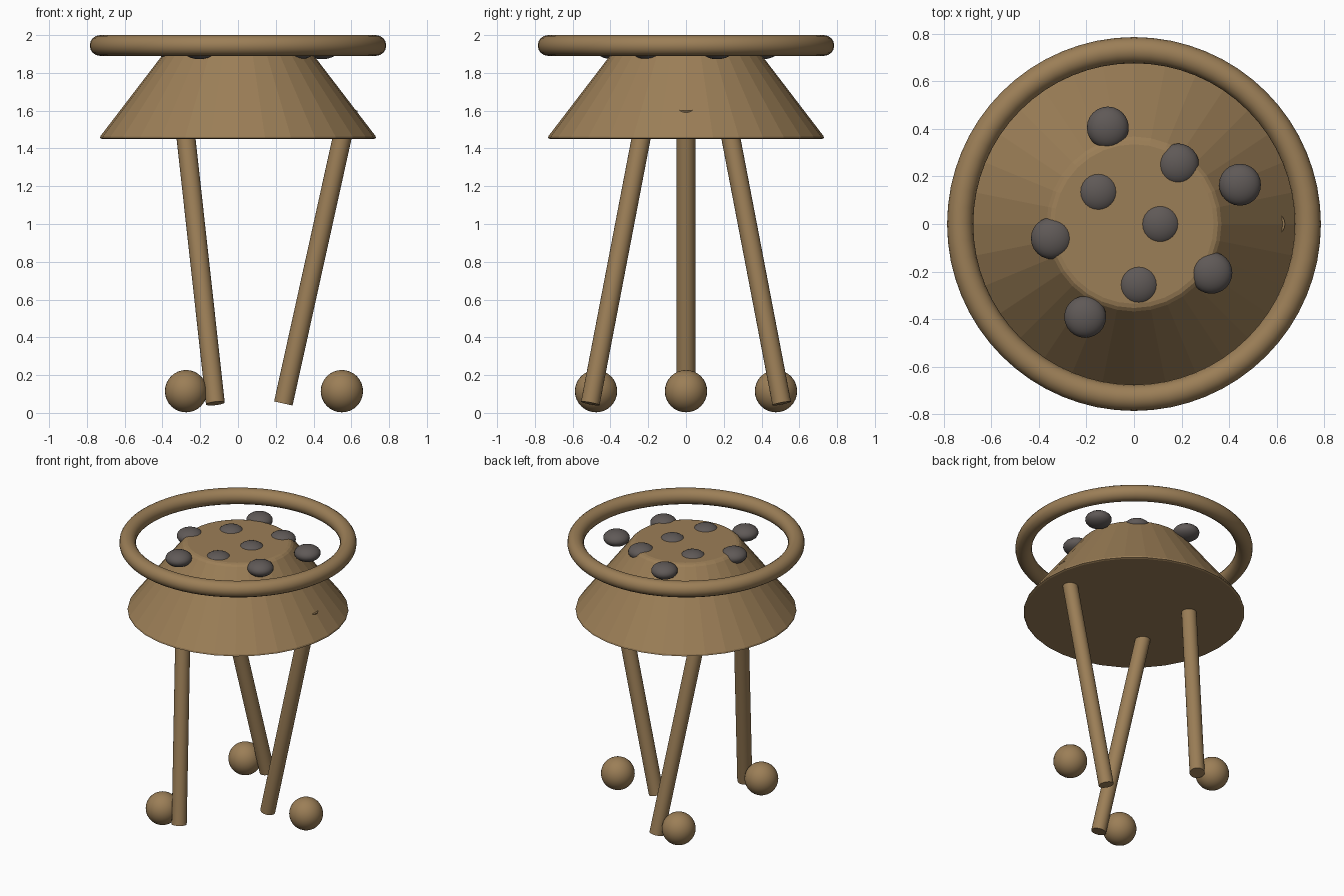
import bpy
from math import pi, radians, sin, cos
from mathutils import Vector

if "Cube" in bpy.data.objects:
    bpy.data.objects.remove(bpy.data.objects["Cube"])


def make_mat(name, col):
    m = bpy.data.materials.new(name)
    m.diffuse_color = (*col, 1)
    m.use_nodes = True
    m.node_tree.nodes["Principled BSDF"].inputs["Base Color"].default_value = m.diffuse_color
    return m


brown = make_mat("brown", (0.33, 0.21, 0.095))
grey = make_mat("dark_grey", (0.115, 0.10, 0.095))


def finish(name, mat, smooth=True):
    ob = bpy.context.object
    ob.name = name
    ob.data.materials.append(mat)
    if smooth:
        bpy.ops.object.shade_smooth_by_angle(angle=radians(35))
    return ob


def rod(name, a, b, r):
    a, b = Vector(a), Vector(b)
    d = b - a
    bpy.ops.mesh.primitive_cylinder_add(vertices=24, radius=r, depth=d.length, location=(a + b) / 2)
    ob = finish(name, brown)
    ob.rotation_euler = d.to_track_quat('Z', 'Y').to_euler()


# faceted body, softened at its rims
Z0, Z1 = 1.45, 1.953
bpy.ops.mesh.primitive_cone_add(vertices=32, radius1=0.74, radius2=0.355,
                                depth=Z1 - Z0, location=(0, 0, (Z0 + Z1) / 2))
body = finish("body", brown, smooth=False)
bev = body.modifiers.new("rim_bevel", 'BEVEL')
bev.width = 0.02
bev.segments = 2
bev.limit_method = 'ANGLE'
bev.angle_limit = radians(30)

# ring floating around the top
bpy.ops.mesh.primitive_torus_add(major_radius=0.73, minor_radius=0.055, major_segments=64,
                                 minor_segments=16, location=(0, 0, 1.945))
finish("top_ring", brown)

# flattened pebbles on the top
pebbles = [(-0.11, 0.405), (0.185, 0.25), (0.445, 0.165), (-0.15, 0.135), (0.11, 0),
           (-0.345, -0.06), (0.325, -0.205), (0.02, -0.255), (-0.205, -0.39)]
for i, (x, y) in enumerate(pebbles):
    bpy.ops.mesh.primitive_uv_sphere_add(segments=24, ring_count=12, radius=0.088, location=(x, y, 1.925))
    finish(f"pebble_{i + 1}", grey).scale.z = 0.6

# three legs with ball feet; the rear legs lean along the mirrored direction
for i in range(3):
    t = i * 2 * pi / 3
    mid = Vector((0.4125 * cos(t), 0.4125 * sin(t), 0.83))
    lean = Vector((0.1725 * cos(t), -0.1725 * sin(t), 0.78))
    rod(f"leg_{i + 1}", mid - lean, mid + lean, 0.05)
    bpy.ops.mesh.primitive_uv_sphere_add(segments=32, ring_count=16, radius=0.112,
                                         location=(0.55 * cos(t), 0.55 * sin(t), 0.115))
    finish(f"foot_{i + 1}", brown)
